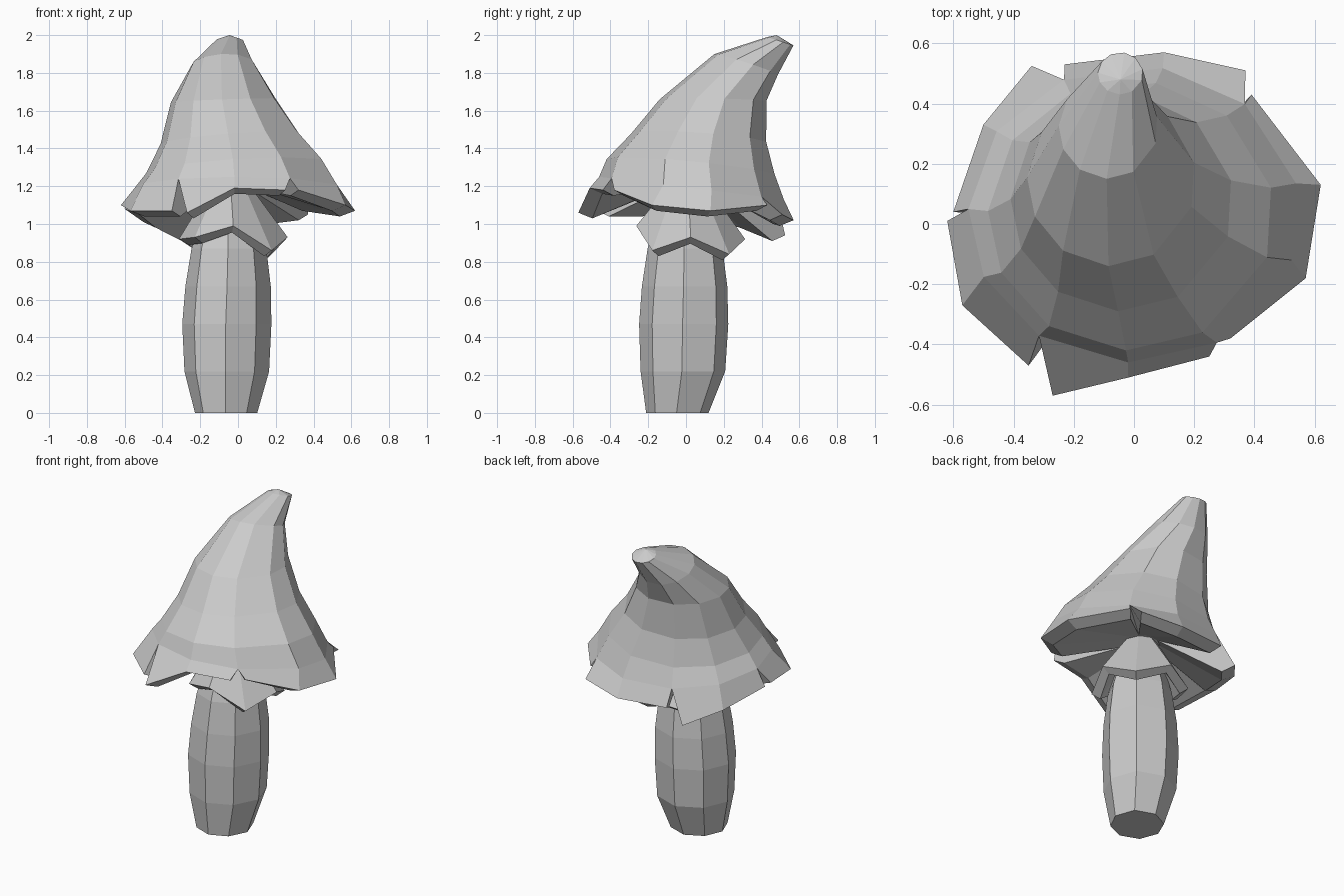
import bpy, bmesh
from math import sin, cos, pi, radians

cube = bpy.data.objects.get("Cube")
if cube:
    bpy.data.objects.remove(cube)

GREY = (0.6, 0.6, 0.6, 1)
mat = bpy.data.materials.new("stone grey")
mat.use_nodes = True
mat.diffuse_color = GREY
mat.node_tree.nodes["Principled BSDF"].inputs["Base Color"].default_value = GREY


def finish(bm, name):
    bmesh.ops.remove_doubles(bm, verts=bm.verts, dist=0.0005)
    bmesh.ops.recalc_face_normals(bm, faces=bm.faces)
    mesh = bpy.data.meshes.new(name)
    bm.to_mesh(mesh)
    bm.free()
    mesh.materials.append(mat)
    obj = bpy.data.objects.new(name, mesh)
    bpy.context.collection.objects.link(obj)
    return obj


def face(bm, points):
    bm.faces.new([bm.verts.new(p) for p in points])


def strip(bm, upper, lower, closed=False):
    """Join two rows of points with quads."""
    u = [bm.verts.new(p) for p in upper]
    v = [bm.verts.new(p) for p in lower]
    n = len(u)
    for i in range(n if closed else n - 1):
        j = (i + 1) % n
        bm.faces.new((u[i], v[i], v[j], u[j]))


def octagon(cx, cy, r, z, skew=0):
    """Octagon that bulges towards the back left when skewed."""
    points = []
    for i in range(8):
        a = pi * i / 4
        s = r * (1 + skew * (sin(2 * a) + cos(a - pi / 4)))
        points.append((cx + s * cos(a), cy + s * sin(a), z))
    return points


# Stem: bulging, slightly lopsided octagonal column
bm = bmesh.new()
stem = [octagon(cx, cy, r, z, 0.035) for cx, cy, r, z in (
    (-0.067, -0.05, 0.165, 0), (-0.065, -0.022, 0.224, 0.22),
    (-0.065, -0.018, 0.236, 0.47), (-0.058, -0.013, 0.226, 0.67),
    (-0.053, -0.01, 0.198, 0.87), (-0.05, 0, 0.1, 1.2))]
for low, high in zip(stem, stem[1:]):
    strip(bm, high, low, closed=True)
face(bm, stem[0])
face(bm, stem[-1])
finish(bm, "stem")

# Skirt: flared collar with an uneven zigzag hem
bm = bmesh.new()
HEM = (0.93, 0.84, 0.92, 0.87, 0.92, 0.93, 0.99, 0.86)
hem = [(x, y, z) for (x, y, _), z in zip(octagon(-0.025, 0.025, 0.288, 0), HEM)]
strip(bm, octagon(-0.04, 0.01, 0.09, 1.22), hem, closed=True)
solid = finish(bm, "skirt").modifiers.new("thickness", "SOLIDIFY")
solid.thickness = 0.06
solid.offset = -1

# Cap: tilted rings (centre x, half width, front y, front z, back y, back z, side tilt)
RINGS = ((-0.045, 0.075, 0.43, 1.99, 0.57, 1.945, 0),
         (-0.085, 0.165, 0.15, 1.9, 0.49, 1.79, 0.01),
         (-0.075, 0.28, -0.14, 1.66, 0.43, 1.65, 0.01),
         (-0.04, 0.37, -0.29, 1.48, 0.43, 1.43, 0.03),
         (-0.01, 0.475, -0.42, 1.345, 0.475, 1.26, 0.03),
         (0, 0.55, -0.46, 1.25, 0.525, 1.13, 0))
HUB = (-0.04, 0.12, -0.1, 1.2, 0.12, 1.2, 0)

# Rim flaps separated by slits: (angles, rim points)
FLAPS = (
    ((178, 205, 235), ((-0.62, 0.01, 1.1), (-0.57, -0.27, 1.07), (-0.35, -0.47, 1.07))),
    ((235, 268, 300), ((-0.27, -0.57, 1.06), (-0.02, -0.51, 1.19), (0.25, -0.44, 1.18))),
    ((300, 342, 372, 408), ((0.32, -0.38, 1.18), (0.57, -0.18, 1.1),
                            (0.62, 0.13, 1.07), (0.39, 0.43, 1.1))),
    ((408, 440, 475), ((0.37, 0.51, 1.05), (0.1, 0.57, 1.02), (-0.23, 0.53, 1.03))),
    ((475, 506, 538), ((-0.34, 0.525, 0.94), (-0.5, 0.33, 1.01), (-0.6, 0.04, 1.08))),
)


def ring_point(ring, degrees):
    cx, rx, yf, zf, yb, zb, tilt = ring
    a = radians(degrees)
    t = (sin(a) + 1) / 2
    return (cx + rx * cos(a), yf + (yb - yf) * t, zf + (zb - zf) * t + tilt * cos(a))


bm = bmesh.new()
for angles, rim in FLAPS:
    n = len(angles)
    lip = [(x * 0.87, y * 0.87, z - 0.03) for x, y, z in rim]
    hub = [ring_point(HUB, a) for a in angles]
    rows = [[(-0.045, 0.48, 2.0)] * n]
    rows += [[ring_point(r, a) for a in angles] for r in RINGS]
    rows += [rim, lip, hub, [(-0.04, 0.01, 1.2)] * n]
    for upper, lower in zip(rows, rows[1:]):
        strip(bm, upper, lower)
    # Side walls of the slits
    for end in (0, -1):
        face(bm, [ring_point(RINGS[-1], angles[end]), rim[end], lip[end], hub[end]])
finish(bm, "cap")
